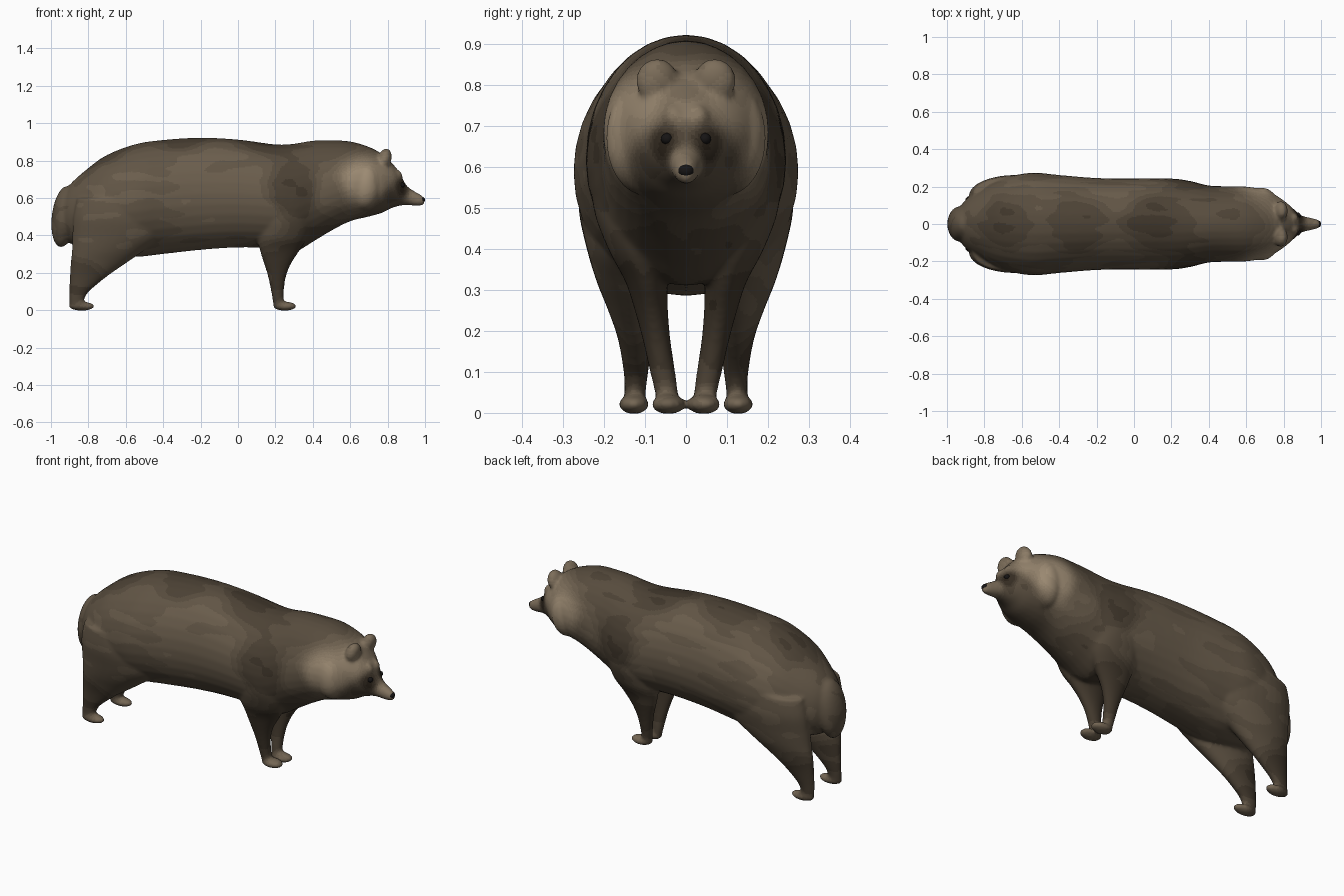
import bpy, bmesh, math
from mathutils import Vector, noise

if "Cube" in bpy.data.objects:
    bpy.data.objects.remove(bpy.data.objects["Cube"])

SEG = 32


def catmull(rows, steps=5):
    """Smoothly resample a list of section rows."""
    pts = [rows[0]] + rows + [rows[-1]]
    out = []
    for i in range(1, len(pts) - 2):
        for s in range(steps):
            t = s / steps
            out.append([0.5 * (2 * b + (c - a) * t + (2 * a - 5 * b + 4 * c - d) * t * t
                               + (3 * b - a - 3 * c + d) * t ** 3)
                        for a, b, c, d in zip(*pts[i - 1:i + 3])])
    return out + [rows[-1]]


def loft(bm, rings):
    """Skin elliptical rings given as (centre, half axis, half axis)."""
    loops = []
    for c, u, v in rings:
        loops.append([bm.verts.new(c + u * math.cos(2 * math.pi * k / SEG)
                                   + v * math.sin(2 * math.pi * k / SEG)) for k in range(SEG)])
    for a, b in zip(loops, loops[1:]):
        for k in range(SEG):
            n = (k + 1) % SEG
            bm.faces.new((a[k], a[n], b[n], b[k]))
    bm.faces.new(loops[0])
    bm.faces.new(loops[-1])


def ball(bm, centre, radii, tilt=0.0):
    """Ellipsoid, tilted in the side plane."""
    made = bmesh.ops.create_uvsphere(bm, u_segments=24, v_segments=16, radius=1)["verts"]
    ct, st = math.cos(tilt), math.sin(tilt)
    for v in made:
        x, y, z = (v.co[i] * radii[i] for i in range(3))
        v.co = Vector(centre) + Vector((x * ct + z * st, y, z * ct - x * st))


def leg(bm, rows, side):
    """Leg sections: z, back x, front x, inner y, outer y."""
    loft(bm, [(Vector(((x0 + x1) / 2, side * (y0 + y1) / 2, z)),
               Vector(((x1 - x0) / 2, 0, 0)), Vector((0, (y1 - y0) / 2, 0)))
              for z, x0, x1, y0, y1 in catmull(rows)])


def finish(bm, name):
    bmesh.ops.recalc_face_normals(bm, faces=bm.faces)
    me = bpy.data.meshes.new(name)
    bm.to_mesh(me)
    bm.free()
    ob = bpy.data.objects.new(name, me)
    bpy.context.collection.objects.link(ob)
    me.polygons.foreach_set("use_smooth", [True] * len(me.polygons))
    return ob


def material(name, rgb):
    m = bpy.data.materials.new(name)
    m.diffuse_color = (*rgb, 1)
    m.use_nodes = True
    m.node_tree.nodes["Principled BSDF"].inputs["Base Color"].default_value = m.diffuse_color
    return m


bm = bmesh.new()

# Torso, neck, head and muzzle: x, top z, bottom z, half width
trunk = [
    [-.955, .58, .45, .05], [-.90, .67, .36, .13], [-.80, .76, .32, .20], [-.70, .83, .30, .245],
    [-.55, .887, .285, .274], [-.40, .91, .30, .262], [-.20, .922, .322, .246], [0, .912, .335, .244],
    [.20, .886, .33, .243], [.30, .89, .31, .23], [.40, .906, .365, .206], [.50, .908, .425, .202],
    [.60, .902, .475, .20], [.70, .873, .50, .182], [.77, .835, .52, .147], [.82, .79, .545, .11],
    [.865, .735, .558, .07], [.90, .668, .562, .044], [.95, .632, .558, .032], [.985, .612, .56, .022],
    [.997, .60, .57, .01]]
loft(bm, [(Vector((x, 0, (t + b) / 2)), Vector((0, w, 0)), Vector((0, 0, (t - b) / 2)))
          for x, t, b, w in catmull(trunk)])

# Drooping tail
ball(bm, (-.93, 0, .50), (.066, .095, .165), .12)

hind = [[.60, -.86, -.42, .06, .255], [.50, -.88, -.38, .05, .262], [.40, -.885, -.40, .045, .242],
        [.32, -.888, -.50, .05, .218], [.25, -.895, -.60, .065, .19], [.18, -.90, -.70, .08, .166],
        [.10, -.903, -.795, .092, .152], [.05, -.903, -.825, .098, .15], [.015, -.90, -.83, .10, .148]]
fore = [[.62, .12, .38, .06, .232], [.50, .10, .385, .05, .226], [.40, .10, .375, .045, .19],
        [.32, .117, .33, .045, .148], [.25, .138, .285, .044, .125], [.18, .16, .257, .038, .106],
        [.10, .177, .245, .026, .088], [.04, .187, .245, .018, .074], [.015, .19, .245, .018, .072]]
for s in (1, -1):
    leg(bm, hind, s)
    leg(bm, fore, s)
    # Paws
    ball(bm, (-.836, s * .127, .021), (.069, .037, .024))
    ball(bm, (.25, s * .043, .021), (.063, .042, .024))
    # Rounded ears, cheek ruff and brow
    ball(bm, (.785, s * .07, .81), (.036, .052, .055), .25)
    ball(bm, (.68, s * .10, .67), (.09, .095, .14))
    ball(bm, (.845, s * .03, .715), (.035, .028, .04), -.5)

# Blend all the furry parts into one soft skin
fur = finish(bm, "furry_body")
bpy.context.view_layer.objects.active = fur
fur.select_set(True)
rm = fur.modifiers.new("blend", "REMESH")
rm.mode, rm.voxel_size, rm.use_smooth_shade = "VOXEL", .0085, True
sm = fur.modifiers.new("soften", "SMOOTH")
sm.factor, sm.iterations = .5, 8
for m in ("blend", "soften"):
    bpy.ops.object.modifier_apply(modifier=m)

# Coat colour: x, |y|, z, reach, lightness
spots = [
    [-.6, .24, .6, .3, .36], [-.1, .24, .65, .3, .40], [-.3, 0, .92, .17, .17], [-.7, 0, .84, .17, .17],
    [.1, 0, .9, .17, .15], [.12, .24, .5, .15, .44], [.28, .2, .62, .16, .16], [.25, .08, .25, .15, .12],
    [.4, 0, .4, .15, .2], [.48, .17, .62, .10, .42], [.66, .19, .68, .10, .88], [.5, 0, .9, .16, .26],
    [.8, 0, .8, .05, .5], [.79, .1, .75, .05, .72], [.87, .055, .65, .038, .02], [.82, .1, .6, .045, .22],
    [.86, .02, .74, .025, .62], [.95, .02, .6, .04, .58], [.75, .05, .53, .09, .25], [-.85, .13, .15, .1, .16],
    [-.8, .12, .02, .04, .5], [.27, .05, .02, .04, .5], [-.95, 0, .45, .12, .3], [-.2, 0, .32, .2, .36],
    [.79, .07, .855, .03, .5]]
SHADES = 16
dark, light = (.022, .015, .009), (.43, .33, .22)
for i in range(SHADES):
    t = i / (SHADES - 1)
    fur.data.materials.append(material(f"fur_{i}", [a + (b - a) * t ** 1.3 for a, b in zip(dark, light)]))
for p in fur.data.polygons:
    c = p.center
    total = value = 0
    for x, y, z, r, v in spots:
        d2 = ((c.x - x) ** 2 + (abs(c.y) - y) ** 2 + (c.z - z) ** 2) / (r * r)
        w = 1 / (d2 * d2 + .05)
        total += w
        value += w * v
    streak = .06 * noise.noise(Vector((c.x * 5, c.y * 16, c.z * 16)))
    p.material_index = max(0, min(SHADES - 1, round((value / total + streak) * (SHADES - 1))))

# Eyes and nose
black = material("black", (.008, .007, .007))
for s, name in ((1, "left_eye"), (-1, "right_eye")):
    bm = bmesh.new()
    ball(bm, (.876, s * .046, .668), (.016, .015, .014))
    finish(bm, name).data.materials.append(black)
bm = bmesh.new()
ball(bm, (.984, 0, .59), (.016, .019, .016), .3)
finish(bm, "nose").data.materials.append(black)
